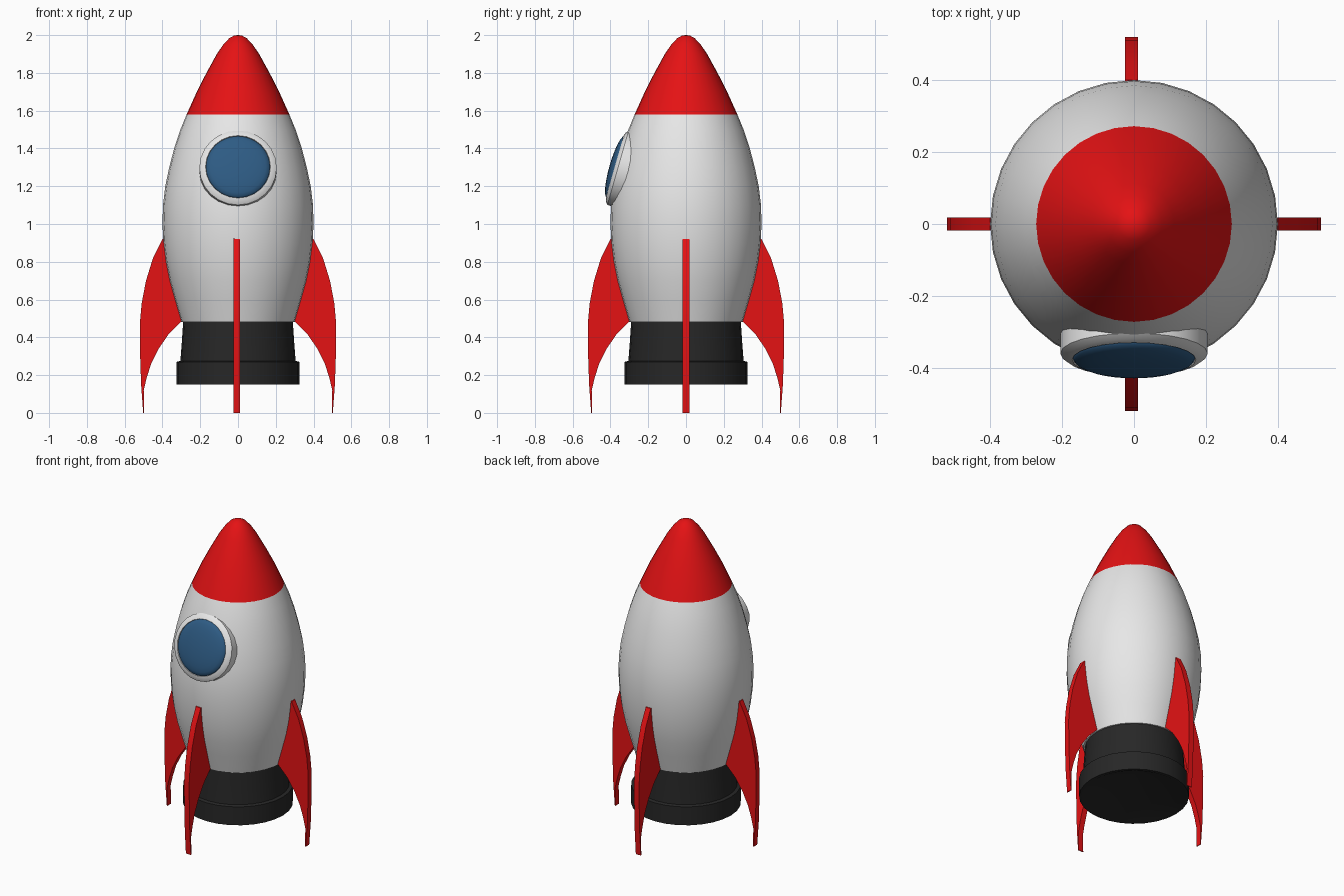
import bpy, bmesh, math
from mathutils import Matrix, Vector

cube = bpy.data.objects.get("Cube")
if cube:
    bpy.data.objects.remove(cube, do_unlink=True)


def material(name, r, g, b):
    m = bpy.data.materials.new(name)
    m.use_nodes = True
    m.diffuse_color = (r, g, b, 1)
    bsdf = m.node_tree.nodes["Principled BSDF"]
    bsdf.inputs["Base Color"].default_value = (r, g, b, 1)
    bsdf.inputs["Roughness"].default_value = 0.6
    return m


white = material("hull_white", 0.8, 0.8, 0.8)
red = material("paint_red", 0.78, 0.006, 0.007)
black = material("nozzle_black", 0.02, 0.02, 0.02)
blue = material("glass_blue", 0.027, 0.105, 0.23)


def finish(bm, name, mats, smooth=True):
    bmesh.ops.recalc_face_normals(bm, faces=bm.faces)
    mesh = bpy.data.meshes.new(name)
    bm.to_mesh(mesh)
    bm.free()
    for m in mats:
        mesh.materials.append(m)
    ob = bpy.data.objects.new(name, mesh)
    bpy.context.collection.objects.link(ob)
    if smooth:
        bpy.ops.object.select_all(action="DESELECT")
        ob.select_set(True)
        bpy.context.view_layer.objects.active = ob
        bpy.ops.object.shade_smooth_by_angle(angle=math.radians(35))
    return ob


def lathe(name, profile, mats, sides=32, place=None):
    """Spin (radius, height) points around z."""
    bm = bmesh.new()
    verts = [bm.verts.new((r, 0, z)) for r, z in profile]
    edges = [bm.edges.new(pair) for pair in zip(verts, verts[1:])]
    bmesh.ops.spin(bm, geom=verts + edges, cent=(0, 0, 0), axis=(0, 0, 1),
                   angle=math.tau, steps=sides)
    bmesh.ops.remove_doubles(bm, verts=bm.verts, dist=0.0005)
    if place:
        bm.transform(place)
    return finish(bm, name, mats)


# Hull with a painted nose
NOSE = 1.58
hull = lathe("hull", [
    (0, 0.48), (0.30, 0.48), (0.335, 0.60), (0.363, 0.70), (0.383, 0.80),
    (0.395, 0.90), (0.40, 1.0), (0.397, 1.1), (0.385, 1.2), (0.364, 1.3),
    (0.338, 1.4), (0.305, 1.5), (0.272, NOSE), (0.218, 1.7), (0.167, 1.8),
    (0.112, 1.9), (0.078, 1.95), (0.045, 1.985), (0.02, 1.998), (0, 2.0)],
    [white, red])
for face in hull.data.polygons:
    face.material_index = int(face.center.z > NOSE)

# Engine nozzle with a flared lip and hollow underside
lathe("nozzle", [
    (0, 0.49), (0.29, 0.49), (0.297, 0.38), (0.305, 0.275), (0.325, 0.27),
    (0.325, 0.15), (0.305, 0.15), (0, 0.30)], [black], 28)

# Porthole, leaning back with the hull
tilt = Matrix.Translation((0, -0.36, 1.298)) @ Matrix.Rotation(math.radians(74), 4, "X")
lathe("window_frame", [
    (0.165, -0.09), (0.205, -0.09), (0.205, 0.0), (0.19, 0.012),
    (0.172, 0.018), (0.165, 0.0), (0.165, -0.09)], [white], 24, tilt)
dome = [(0.17 * math.cos(a), 0.013 + 0.033 * math.sin(a))
        for a in (math.pi / 2 * i / 6 for i in range(7))]
lathe("window_glass", [(0.17, -0.02)] + dome, [blue], 32, tilt)

# Four swept fins, each tapering to a thin foot
FIN = [
    (0.37, 0.93), (0.40, 0.92), (0.45, 0.82), (0.487, 0.70), (0.51, 0.58),
    (0.52, 0.47), (0.518, 0.30), (0.513, 0.15), (0.502, 0.0), (0.497, 0.0),
    (0.499, 0.12), (0.485, 0.18), (0.46, 0.26), (0.42, 0.34), (0.365, 0.42),
    (0.30, 0.485), (0.27, 0.50), (0.32, 0.70)]
THICK = 0.036
for i, side in enumerate(("left", "back", "right", "front")):
    bm = bmesh.new()
    face = bm.faces.new([bm.verts.new((r, -THICK / 2, z)) for r, z in FIN])
    grown = bmesh.ops.extrude_face_region(bm, geom=[face], use_keep_orig=True)
    moved = [v for v in grown["geom"] if isinstance(v, bmesh.types.BMVert)]
    bmesh.ops.translate(bm, verts=moved, vec=Vector((0, THICK, 0)))
    bm.transform(Matrix.Rotation(i * math.pi / 2, 4, "Z"))
    if side in ("front", "back"):
        bmesh.ops.translate(bm, verts=bm.verts, vec=Vector((-0.007, 0, 0)))
    finish(bm, side + "_fin", [red])
